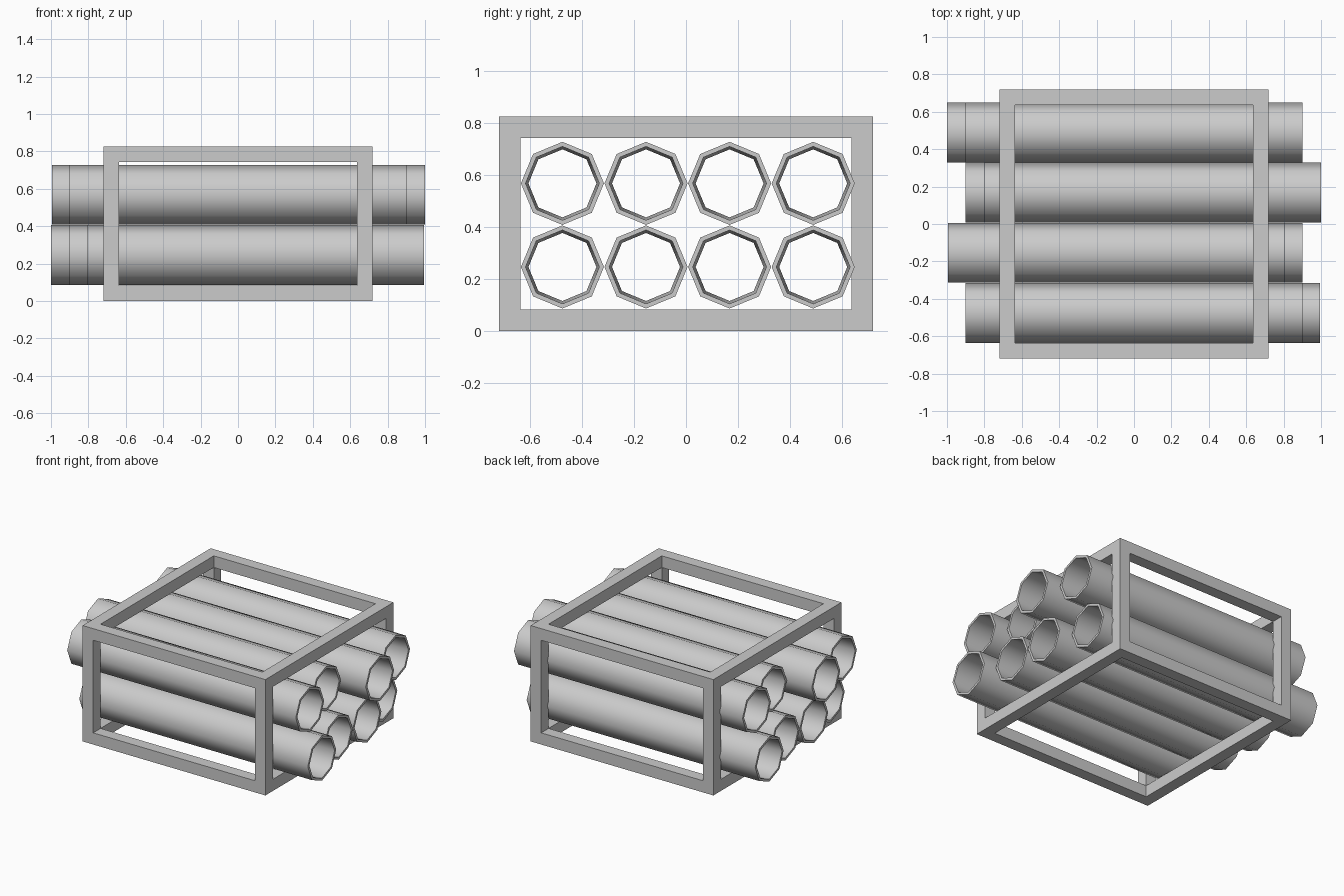
import bpy, bmesh
from math import cos, sin, pi, radians
from mathutils import Vector

default = bpy.data.objects.get("Cube")
if default:
    bpy.data.objects.remove(default, do_unlink=True)


def make_material(name, colour):
    mat = bpy.data.materials.new(name)
    mat.use_nodes = True
    mat.diffuse_color = colour
    mat.node_tree.nodes["Principled BSDF"].inputs["Base Color"].default_value = colour
    return mat


def make_object(name, bm, mat):
    bmesh.ops.recalc_face_normals(bm, faces=bm.faces)
    mesh = bpy.data.meshes.new(name)
    bm.to_mesh(mesh)
    bm.free()
    mesh.materials.append(mat)
    obj = bpy.data.objects.new(name, mesh)
    bpy.context.collection.objects.link(obj)
    return obj


grey = make_material("light grey metal", (0.6, 0.6, 0.6, 1))

# Open rack frame: a box whose six faces are inset and pushed in to form square bars
BAR = 0.083
SIZE = Vector((1.44, 1.44, 0.825))
bm = bmesh.new()
bmesh.ops.create_cube(bm, size=1)
for v in bm.verts:
    v.co = Vector((v.co.x * SIZE.x, v.co.y * SIZE.y, (v.co.z + 0.5) * SIZE.z))
bm.normal_update()
panels = list(bm.faces)
bmesh.ops.inset_individual(bm, faces=panels, thickness=BAR, use_even_offset=True)
for panel in panels:
    inward = -panel.normal * BAR
    pushed = bmesh.ops.extrude_face_region(bm, geom=[panel])["geom"]
    verts = [g for g in pushed if isinstance(g, bmesh.types.BMVert)]
    caps = [g for g in pushed if isinstance(g, bmesh.types.BMFace)]
    bmesh.ops.translate(bm, vec=inward, verts=verts)
    bmesh.ops.delete(bm, geom=caps + ([panel] if panel.is_valid else []),
                     context="FACES_ONLY")
bmesh.ops.remove_doubles(bm, verts=bm.verts, dist=0.001)
make_object("rack_frame", bm, grey)

# Eight-sided pipe: closed wall profile (x, radius) swept around the x axis
SIDES = 8
WALL = [(-0.9, 0.16), (0.9, 0.16), (0.9, 0.142), (0, 0.131), (-0.9, 0.142)]


def make_pipe(name, location):
    bm = bmesh.new()
    rings = [[bm.verts.new((x, r * cos(2 * pi * i / SIDES), r * sin(2 * pi * i / SIDES)))
              for i in range(SIDES)] for x, r in WALL]
    for k, ring in enumerate(rings):
        following = rings[(k + 1) % len(rings)]
        for i in range(SIDES):
            j = (i + 1) % SIDES
            bm.faces.new((ring[i], ring[j], following[j], following[i]))
    pipe = make_object(name, bm, grey)
    pipe.location = location
    bpy.ops.object.select_all(action="DESELECT")
    pipe.select_set(True)
    bpy.context.view_layer.objects.active = pipe
    bpy.ops.object.shade_smooth_by_angle(angle=radians(60))


# Two layers of four pipes, each slid along the rack, listed front to back
SLIDES = {"lower": (0.095, 0, 0, -0.1), "upper": (0, -0.095, 0.1, 0)}
PITCH = 0.322
for layer, (label, slides) in enumerate(SLIDES.items()):
    for row, slide in enumerate(slides):
        make_pipe(f"{label}_pipe_{row + 1}",
                  (slide, -0.476 + PITCH * row, 0.246 + PITCH * layer))
